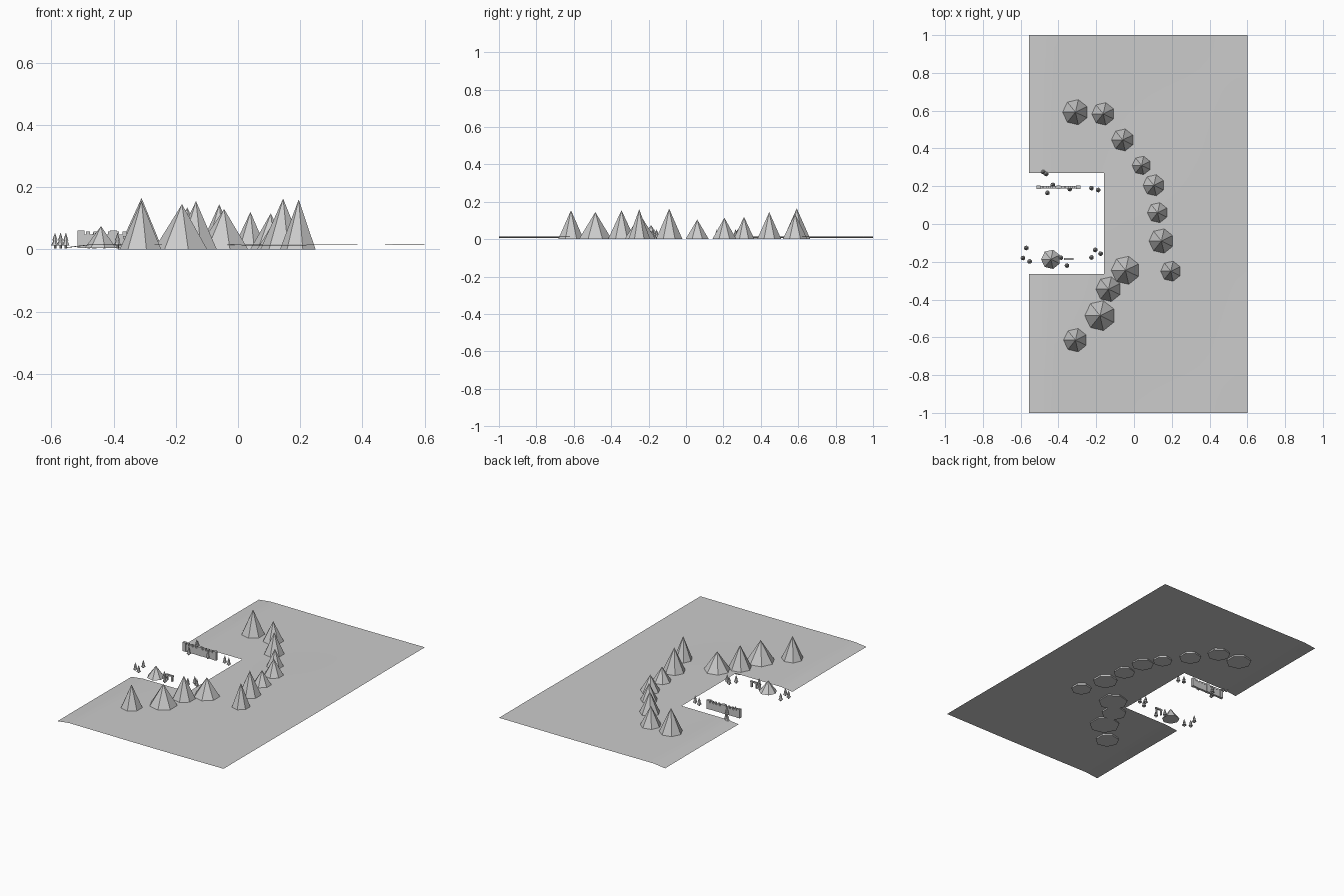
import bpy, bmesh, math
from mathutils import Matrix, Vector

if "Cube" in bpy.data.objects:
    bpy.data.objects.remove(bpy.data.objects["Cube"])


def finish(bm, name, smooth=False):
    me = bpy.data.meshes.new(name)
    bm.to_mesh(me)
    bm.free()
    for p in me.polygons:
        p.use_smooth = smooth
    ob = bpy.data.objects.new(name, me)
    bpy.context.collection.objects.link(ob)
    return ob


def add_cone(bm, x, y, z, r1, r2, h, sides, turn=math.pi / 2):
    m = Matrix.Translation((x, y, z + h / 2)) @ Matrix.Rotation(turn, 4, 'Z')
    bmesh.ops.create_cone(bm, cap_ends=True, segments=sides, radius1=r1,
                          radius2=r2, depth=h, matrix=m)


def add_box(bm, x, y, z, sx, sy, sz):
    m = Matrix.Translation((x, y, z + sz / 2)) @ Matrix.Diagonal((sx, sy, sz, 1))
    bmesh.ops.create_cube(bm, size=1, matrix=m)


# ground sheet: gently rolling, sloping down at the shore, with a bay cut out
def steps(stops, n):
    out = []
    for a, b in zip(stops, stops[1:]):
        out += [a + (b - a) * i / n for i in range(n)]
    return out + [stops[-1]]


def ground_z(x, y):
    shore = min(1, (x + 0.555) / 0.08)
    return 0.005 + 0.0095 * shore + 0.0015 * math.sin(5 * x + 1) * math.cos(4 * y)


xs = steps([-0.555, -0.475, -0.16, 0.22, 0.6], 6)
ys = steps([-1, -0.63, -0.265, 0.27, 0.63, 1], 6)
bm = bmesh.new()
grid = [[bm.verts.new((x, y, ground_z(x, y))) for y in ys] for x in xs]
for i in range(len(xs) - 1):
    for j in range(len(ys) - 1):
        cx, cy = (xs[i] + xs[i + 1]) / 2, (ys[j] + ys[j + 1]) / 2
        if cx < -0.16 and -0.265 < cy < 0.27:
            continue
        bm.faces.new((grid[i][j], grid[i + 1][j], grid[i + 1][j + 1], grid[i][j + 1]))
bmesh.ops.delete(bm, geom=[v for v in bm.verts if not v.link_faces], context='VERTS')
finish(bm, "ground", True)

# mountain arc: seven-sided peaks (x, y, radius, height)
peaks = [(-.31, .592, .075, .165), (-.163, .583, .068, .135), (-.06, .445, .066, .145),
         (.04, .31, .057, .12), (.105, .205, .066, .115), (.125, .06, .064, .105),
         (.145, -.09, .073, .163), (.195, -.25, .06, .16), (-.045, -.245, .086, .13),
         (-.135, -.345, .074, .155), (-.18, -.485, .09, .145), (-.31, -.615, .07, .155)]
for k, (x, y, r, h) in enumerate(peaks):
    bm = bmesh.new()
    add_cone(bm, x, y, 0, r, 0, h, 7)
    finish(bm, f"mountain_{k + 1}")

# small hill by the gateway
bm = bmesh.new()
add_cone(bm, -.44, -.187, .005, .052, 0, .07, 7)
finish(bm, "hill")

# battlemented wall with towers
bm = bmesh.new()
add_box(bm, -.4, .195, .005, .225, .014, .042)
for i in range(10):
    add_box(bm, -.505 + i * .0233, .195, .047, .013, .014, .011)
for x in (-.505, -.4, -.295):
    add_box(bm, x, .195, .005, .022, .018, .055)
finish(bm, "wall")

# standing gateway: two posts and a lintel
bm = bmesh.new()
for x in (-.362, -.328):
    add_box(bm, x, -.185, .005, .008, .01, .03)
add_box(bm, -.345, -.185, .035, .05, .011, .008)
finish(bm, "gateway")

# little trees: trunk and two stacked cones
trees = [(-.48, .275), (-.465, .265), (-.43, .207), (-.458, .165), (-.34, .185),
         (-.225, .19), (-.19, .18), (-.57, -.127), (-.588, -.18), (-.553, -.198),
         (-.205, -.137), (-.177, -.157), (-.225, -.177), (-.355, -.22), (-.387, -.178)]
bm = bmesh.new()
for x, y in trees:
    add_cone(bm, x, y, .003, .004, .004, .012, 6)
    add_cone(bm, x, y, .012, .013, 0, .028, 7)
    add_cone(bm, x, y, .028, .009, 0, .026, 7)
finish(bm, "trees")
